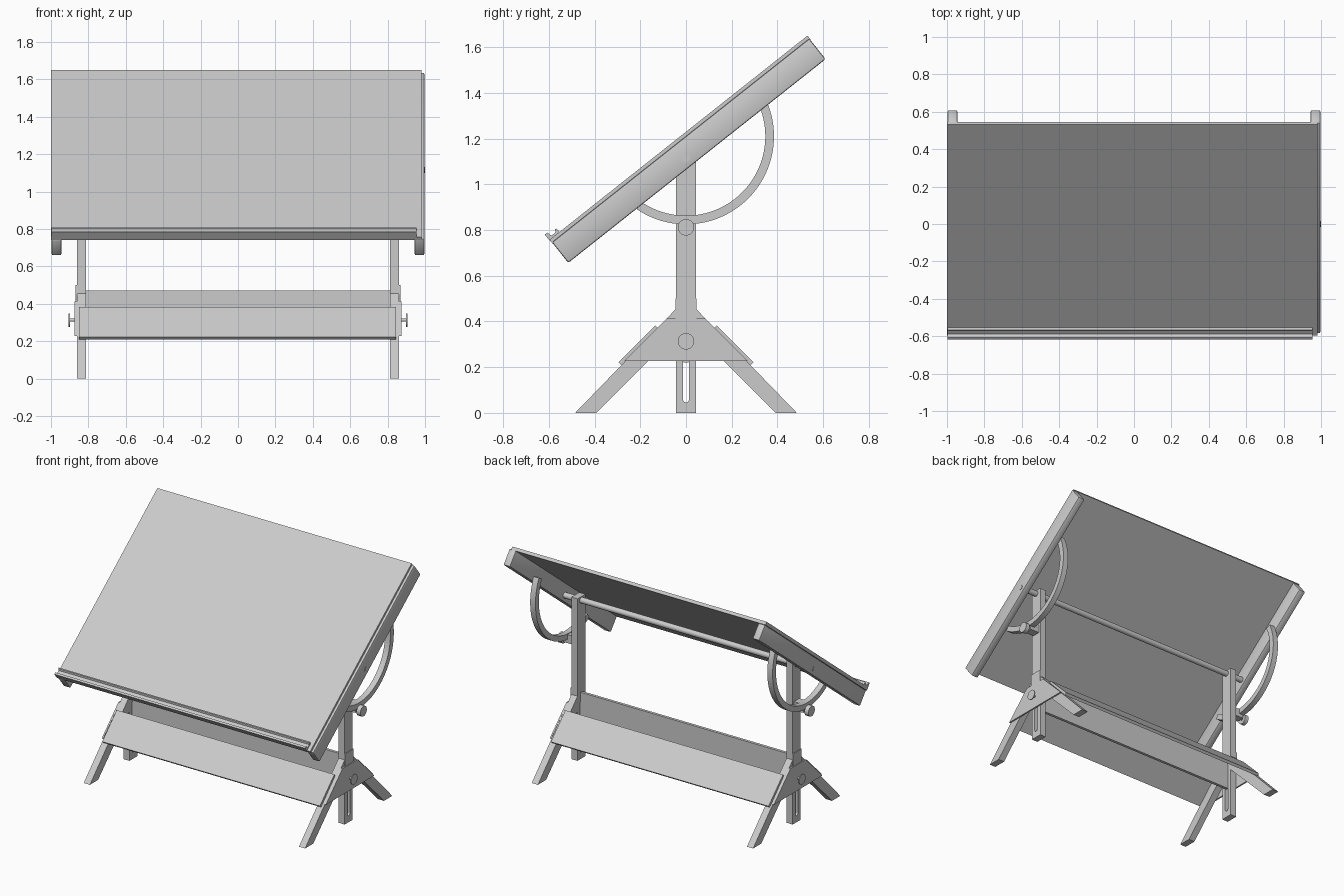
import bpy, bmesh, math
from mathutils import Matrix, Vector

if "Cube" in bpy.data.objects:
    bpy.data.objects.remove(bpy.data.objects["Cube"])

TILT = math.atan2(0.893, 1.128)
BOARD = Matrix.Translation((0, 0.0075, 1.153)) @ Matrix.Rotation(TILT, 4, 'X')


def extrude(name, profile, x0, x1, mat=None, bevel=0, smooth=False):
    """Extrude a (y, z) profile along x."""
    bm = bmesh.new()
    face = bm.faces.new([bm.verts.new((min(x0, x1), y, z)) for y, z in profile])
    new = bmesh.ops.extrude_face_region(bm, geom=[face])['geom']
    bmesh.ops.translate(bm, vec=(abs(x1 - x0), 0, 0),
                        verts=[v for v in new if isinstance(v, bmesh.types.BMVert)])
    if bevel:
        edges = [e for e in bm.edges if abs(e.verts[0].co.x - e.verts[1].co.x) < 1e-5]
        edges += [e for e in bm.edges if e not in edges]
        bmesh.ops.bevel(bm, geom=edges, offset=bevel, segments=2, profile=0.5, affect='EDGES')
    bmesh.ops.recalc_face_normals(bm, faces=bm.faces)
    if mat:
        bm.transform(mat)
    me = bpy.data.meshes.new(name)
    bm.to_mesh(me)
    bm.free()
    ob = bpy.data.objects.new(name, me)
    bpy.context.collection.objects.link(ob)
    if smooth:
        bpy.context.view_layer.objects.active = ob
        ob.select_set(True)
        bpy.ops.object.shade_smooth_by_angle(angle=math.radians(30))
        ob.select_set(False)
    return ob


def rect(y0, y1, z0, z1):
    return [(y0, z0), (y1, z0), (y1, z1), (y0, z1)]


def arc(cy, cz, r, a0, a1, n):
    return [(cy + r * math.cos(a0 + (a1 - a0) * i / n),
             cz + r * math.sin(a0 + (a1 - a0) * i / n)) for i in range(n + 1)]


def rod(name, y, z, r, x0, x1, n=32):
    return extrude(name, arc(y, z, r, 0, 2 * math.pi, n)[:-1], x0, x1, smooth=True)


# Tilted drawing board
extrude("drawing_board", rect(-0.72, 0.72, 0.043, 0.065), -1.0, 0.98, BOARD)

# Pencil ledge: shallow trough along the low edge
extrude("pencil_ledge", [(-0.722, 0.064), (-0.665, 0.064), (-0.665, 0.086), (-0.672, 0.086),
                         (-0.680, 0.074), (-0.702, 0.074), (-0.708, 0.096), (-0.722, 0.096)],
        -0.998, 0.955, BOARD)

# Cross rod the board pivots on
rod("pivot_rod", 0, 1.115, 0.02, -0.946, 0.946)

# Central stretcher board between the posts
extrude("stretcher_board", rect(-0.01, 0.01, 0.22, 0.47), -0.82, 0.82)

for s, side in ((-1, "left"), (1, "right")):
    # Rail below each side of the board, with pivot bolt
    extrude(side + "_board_rail", rect(-0.718, 0.718, -0.065, 0.05 if s > 0 else 0.043),
            s * 0.944, s * 0.997, BOARD, bevel=0.008, smooth=True)
    rod(side + "_pivot_bolt", 0, 1.115, 0.017, s * 0.98, s * 1.0, 20)

    # Upright post: two cheeks, solid top and foot leave a slot between them
    x0, x1 = s * 0.814, s * 0.862
    outer = rect(-0.044, 0.044, 0, 1.14)
    post = extrude(side + "_post", outer, x0, x1)
    slot = (arc(0, 0.06, 0.014, math.pi, 2 * math.pi, 10)
            + arc(0, 0.40, 0.014, 0, math.pi, 10))
    cutter = extrude(side + "_slot_cutter", slot, s * 0.79, s * 0.89)
    cutter.hide_render = True
    cutter.hide_set(True)
    cut = post.modifiers.new("slot", 'BOOLEAN')
    cut.object = cutter
    cut.solver = 'EXACT'
    bpy.context.view_layer.objects.active = post
    bpy.ops.object.modifier_apply(modifier="slot")
    bpy.data.objects.remove(cutter)

    # Splayed legs
    for d, end in ((-1, "front"), (1, "back")):
        extrude(f"{side}_{end}_leg", [(d * 0.485, 0), (d * 0.393, 0), (d * 0.044, 0.349),
                                      (d * 0.044, 0.455), (d * 0.03 - d * -0.006, 0.455)]
                [:4] , x0, x1)

    # Gusset plate and clamp knob
    extrude(side + "_gusset_plate", [(-0.27, 0.228), (0.27, 0.228), (0.085, 0.412),
                                     (-0.085, 0.412)], s * 0.862, s * 0.873)
    rod(side + "_height_bolt", 0, 0.313, 0.008, s * 0.80, s * 0.90, 16)
    rod(side + "_height_knob", 0, 0.313, 0.036, s * 0.899, s * 0.906)
    extrude(side + "_post_guide", [(-0.047, 0.40), (0.047, 0.40), (0.047, 0.50), (-0.047, 0.50)],
            s * 0.859, s * 0.868)

    # Curved tilt quadrant attached to the rail
    a0, a1 = math.radians(-124), math.radians(26)
    ring = arc(0, 1.21, 0.385, a0, a1, 48) + arc(0, 1.21, 0.347, a1, a0, 48)
    extrude(side + "_tilt_quadrant", ring, s * 0.903, s * 0.944, smooth=True)

    # Tilt clamp with its knob
    extrude(side + "_tilt_clamp", rect(-0.03, 0.03, 0.80, 0.825), s * 0.86, s * 0.935)
    extrude(side + "_tilt_clamp_tab", rect(-0.03, 0.03, 0.80, 0.86), s * 0.86, s * 0.902)
    rod(side + "_tilt_bolt", 0, 0.812, 0.01, s * 0.85, s * 0.96, 16)
    rod(side + "_tilt_knob", 0, 0.812, 0.036, s * 0.948, s * 0.978)

# Sloping panels resting on the legs
for d, end in ((-1, "front"), (1, "back")):
    extrude(end + "_panel", [(d * 0.281, 0.208), (d * 0.296, 0.222), (d * 0.135, 0.383),
                             (d * 0.120, 0.368)], -0.85, 0.845)
